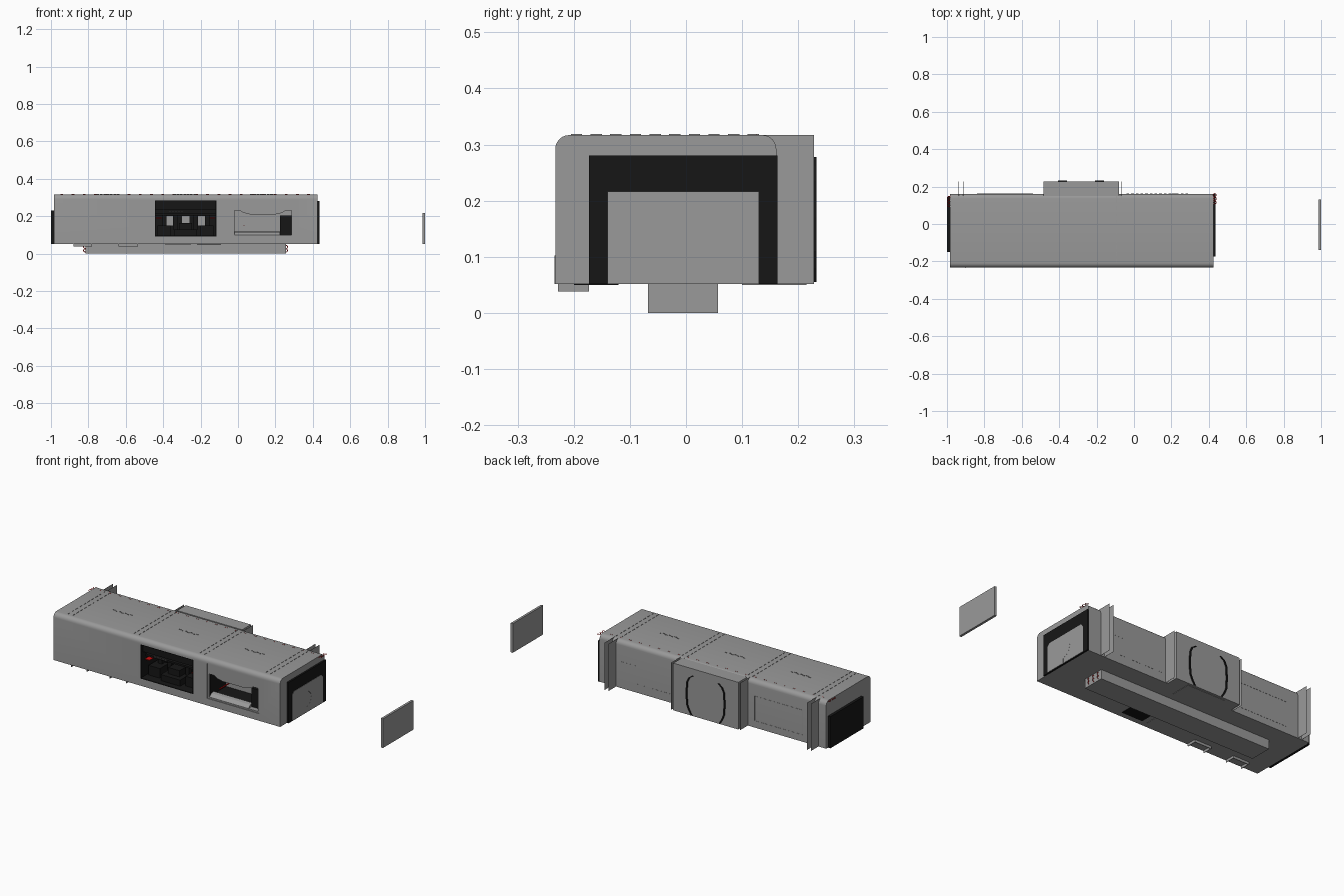
import bpy, bmesh, math
from mathutils import Matrix, Vector

if "Cube" in bpy.data.objects:
    bpy.data.objects.remove(bpy.data.objects["Cube"])

def material(name, rgb):
    m = bpy.data.materials.new(name)
    m.diffuse_color = (*rgb, 1)
    m.use_nodes = True
    m.node_tree.nodes["Principled BSDF"].inputs["Base Color"].default_value = m.diffuse_color
    return m

GREY = material("mid_grey", (0.32, 0.32, 0.32))
DARK = material("dark", (0.008, 0.008, 0.008))
RED = material("red", (0.6, 0.005, 0.005))

def finish(name, bm, mat=GREY):
    bmesh.ops.recalc_face_normals(bm, faces=bm.faces[:])
    me = bpy.data.meshes.new(name)
    bm.to_mesh(me)
    bm.free()
    ob = bpy.data.objects.new(name, me)
    bpy.context.collection.objects.link(ob)
    me.materials.append(mat)
    return ob

def boxes(name, items, mat=GREY):
    """Boxes given as (x0, x1, y0, y1, z0, z1), joined in one object."""
    bm = bmesh.new()
    for x0, x1, y0, y1, z0, z1 in items:
        m = Matrix.Translation(((x0+x1)/2, (y0+y1)/2, (z0+z1)/2)) @ Matrix.Diagonal((x1-x0, y1-y0, z1-z0, 1))
        bmesh.ops.create_cube(bm, size=1, matrix=m)
    return finish(name, bm, mat)

def prism(name, pts, axis, a, b, mat=GREY):
    """Extrude a profile: (y, z) points along x, or (x, z) points along y."""
    bm = bmesh.new()
    at = (lambda p: (a, p[0], p[1])) if axis == 'x' else (lambda p: (p[0], a, p[1]))
    f = bm.faces.new([bm.verts.new(at(p)) for p in pts])
    r = bmesh.ops.extrude_face_region(bm, geom=[f])
    d = Vector((b-a, 0, 0)) if axis == 'x' else Vector((0, b-a, 0))
    bmesh.ops.translate(bm, vec=d, verts=[v for v in r['geom'] if isinstance(v, bmesh.types.BMVert)])
    return finish(name, bm, mat)

def cut(target, cutter):
    mod = target.modifiers.new("cut", 'BOOLEAN')
    mod.operation, mod.solver, mod.object = 'DIFFERENCE', 'EXACT', cutter
    bpy.context.view_layer.objects.active = target
    bpy.ops.object.modifier_apply(modifier=mod.name)
    bpy.data.objects.remove(cutter)

def flat_rings(name, centres, r, upright):
    """Thin flat rings, lying level or standing in the xz plane."""
    bm = bmesh.new()
    for c in centres:
        loops = []
        for rad in (r, r*0.6):
            loop = []
            for i in range(12):
                u, v = rad*math.cos(i*math.pi/6), rad*math.sin(i*math.pi/6)
                loop.append(bm.verts.new((c[0]+u, c[1], c[2]+v) if upright else (c[0]+u, c[1]+v, c[2])))
            loops.append(loop)
        o, n = loops
        for i in range(12):
            j = (i+1) % 12
            bm.faces.new((o[i], o[j], n[j], n[i]))
    return finish(name, bm, RED)

X0, X1, Y0, Y1, Z0, Z1 = -0.985, 0.425, -0.233, 0.161, 0.052, 0.317
SEAMS = [-0.90, -0.49, -0.08, 0.33]

# Main body with rounded top edges
R = 0.025
prof = [(Y0, Z0)]
for cy, start in ((Y0+R, 180), (Y1-R, 90)):
    for i in range(7):
        t = math.radians(start - 15*i)
        prof.append((cy + R*math.cos(t), Z1 - R + R*math.sin(t)))
prof.append((Y1, Z0))
body = prism("main_body", prof, 'x', X0, X1)

# Front openings
cut(body, boxes("machine_cutter", [(-0.445, -0.115, -0.3, -0.08, 0.092, 0.285)]))
cut(body, boxes("window_panel_cutter", [(-0.03, 0.295, -0.3, Y0+0.004, 0.092, 0.287)]))
wave = [(-0.02, 0.10), (0.285, 0.10), (0.285, 0.23), (0.255, 0.23), (0.235, 0.218), (0.20, 0.21),
        (0.065, 0.21), (0.03, 0.218), (0.01, 0.23), (-0.02, 0.23)]
cut(body, prism("window_cutter", wave, 'y', -0.3, -0.08))
body.select_set(True)
bpy.ops.object.shade_smooth_by_angle(angle=math.radians(30))

# Rear bump with a thin underside plate and two bowed rails
boxes("rear_bump", [(-0.485, -0.08, Y1-0.01, 0.228, Z0, Z1)])
boxes("rear_bump_under_plate", [(-0.40, -0.165, 0.10, 0.215, Z0-0.002, Z0+0.002)])
bow = [(0.075, 0.278), (0.098, 0.262), (0.110, 0.235), (0.114, 0.17), (0.110, 0.11), (0.098, 0.08), (0.082, 0.055)]
for side in (-1, 1):
    pts = [(-0.2825 + side*o, z) for o, z in bow] + [(-0.2825 + side*(o+0.009), z) for o, z in reversed(bow)]
    prism("bump_rail", pts, 'y', 0.226, 0.233, DARK)

# Paired thin vertical flanges behind each seam
boxes("rear_flanges", [(s+d-0.0003, s+d+0.0003, Y1-0.03, 0.228, Z0, Z1)
                       for s in (-0.925, -0.485, -0.08, 0.335) for d in (-0.012, 0.012)])

# Fine dashed seams across the roof, and small vents between them
boxes("roof_seam_dashes", [(s+d-0.0004, s+d+0.0004, -0.205+i*0.035, -0.185+i*0.035, Z1-0.002, Z1+0.002)
                           for s in SEAMS for d in (-0.015, 0.015) for i in range(10)])
boxes("roof_vents", [(c+i*0.018-0.007, c+i*0.018+0.007, -0.035+0.006*(i % 2), -0.0345+0.006*(i % 2), Z1-0.002, Z1+0.002)
                     for c in (-0.695, -0.285, 0.125) for i in range(-3, 4)])
boxes("roof_red_dashes", [(-0.95+i*0.06, -0.935+i*0.06, 0.126, 0.1265, Z1-0.002, Z1+0.001) for i in range(23)], RED)

# Seam marks on the lower front wall
boxes("front_seam_marks", [(SEAMS[0]-0.0005, SEAMS[0]+0.0005, Y0-0.001, Y0+0.002, Z0, Z0+0.05)])

# Rear wall engravings: door outline and dashes
def outline(x0, x1, z0, z1, y, w=0.001):
    ya, yb = y-0.002, y+0.001
    return [(x0, x1, ya, yb, z0, z0+w), (x0, x1, ya, yb, z1-w, z1),
            (x0, x0+w, ya, yb, z0, z1), (x1-w, x1, ya, yb, z0, z1)]
boxes("rear_door_outline", outline(-0.84, -0.54, 0.09, 0.23, Y1))
boxes("rear_wall_dashes", [(x+i*0.025, x+0.014+i*0.025, Y1-0.002, Y1+0.001, z, z+0.001)
                           for x, z, n in ((0.20, 0.20, 4), (-0.04, 0.10, 11)) for i in range(n)])

# End panels
boxes("right_end_panel", [(X1, 0.435, -0.173, 0.163, Z0, 0.281)], DARK)
inset = [(-0.14, Z0+0.003), (0.13, Z0+0.003), (0.13, 0.20), (0.115, 0.215), (-0.125, 0.215), (-0.14, 0.20)]
prism("right_end_inset", inset, 'x', 0.43, 0.4365)
seam = [(0.0, 0.215), (0.0, 0.17), (0.03, 0.14), (0.02, 0.10), (-0.02, 0.08), (-0.02, 0.055)]
prism("right_end_inset_seam", seam + [(y+0.001, z) for y, z in reversed(seam)], 'x', 0.436, 0.437)
boxes("left_end_panel", [(-1.0, X0, -0.15, 0.145, Z0, 0.23)], DARK)

# Detached panel to the right
boxes("detached_panel", [(0.987, 1.0, -0.14, 0.13, Z0, 0.216)])

# Base beam, front brackets and hatches under the floor
boxes("base_beam", [(-0.815, 0.257, -0.068, 0.057, 0, Z0+0.002)])
brackets = []
for a, b in ((-0.88, -0.78), (-0.64, -0.535)):
    brackets += [(a, a+0.003, -0.228, -0.173, 0.038, Z0), (b-0.003, b, -0.228, -0.173, 0.038, Z0),
                 (a, b, -0.176, -0.173, 0.038, Z0)]
boxes("floor_brackets", brackets)
boxes("floor_hatch", [(-0.22, -0.09, -0.20, -0.12, Z0-0.002, Z0)], DARK)
boxes("floor_hatch_plain", [(-0.39, -0.25, -0.20, -0.12, Z0-0.002, Z0)])

# Red connector rings on the roof ends and beam ends
flat_rings("roof_connector_rings", [(-0.989, y, Z1-0.002) for y in (0.10, 0.12, 0.14)]
           + [(0.432, y, Z1-0.002) for y in (0.115, 0.135, 0.155)], 0.010, False)
flat_rings("beam_connector_rings", [(x, y, z) for x in (-0.818, 0.257) for y in (-0.035, 0.0, 0.035)
                                    for z in (0.017, 0.036)], 0.010, True)

# Machine bay: dark lining, cabinet, shelf, console and posts
a, b, lo, hi, back = -0.445, -0.115, 0.092, 0.285, -0.08
t = 0.004
boxes("bay_lining", [(a, a+t, Y0, back, lo, hi), (b-t, b, Y0, back, lo, hi),
                     (a, b, Y0, back, lo, lo+t), (a, b, Y0, back, hi-t, hi),
                     (a, b, back-t, back, lo, hi)], DARK)
boxes("bay_upper_cabinet", [(a, b, -0.215, back, 0.237, hi)], DARK)
boxes("bay_shelf", [(a, b, -0.19, back, 0.205, 0.215)], DARK)
boxes("bay_shelf_labels", [(-0.37+i*0.016, -0.358+i*0.016, -0.217, -0.214, 0.225, 0.229) for i in range(5)])
boxes("bay_console", [(-0.34, -0.22, -0.20, -0.11, lo, 0.13), (-0.315, -0.245, -0.17, -0.10, 0.13, 0.165),
                      (-0.43, -0.36, -0.18, -0.10, lo, 0.15), (-0.20, -0.13, -0.18, -0.10, lo, 0.15)], DARK)
boxes("bay_posts", [(c-0.012, c+0.012, -0.13, -0.106, 0.13, 0.205) for c in (-0.395, -0.335, -0.225, -0.165)], DARK)
boxes("bay_back_panels", [(c-0.02, c+0.02, back-0.008, back-0.003, 0.15, 0.20) for c in (-0.365, -0.28, -0.195)])
boxes("bay_red_bars", [(-0.438, -0.41, -0.20, -0.10, 0.188, 0.192), (-0.15, -0.122, -0.20, -0.10, 0.188, 0.192)], RED)

# Window bay: dark side cabinet, dark floor and wall, front sill lip and red bar
boxes("window_side_cabinet", [(0.225, 0.285, -0.20, -0.082, 0.10, 0.205)], DARK)
boxes("window_bay_lining", [(-0.02, -0.018, -0.22, -0.081, 0.10, 0.23), (-0.02, 0.285, -0.19, -0.081, 0.10, 0.104)], DARK)
boxes("window_red_bar", [(0.03, 0.036, -0.21, -0.10, 0.150, 0.154)], RED)
lip = [(-0.228, 0.10), (-0.19, 0.10), (-0.19, 0.118), (-0.21, 0.115)]
prism("window_sill", lip, 'x', -0.018, 0.225)
